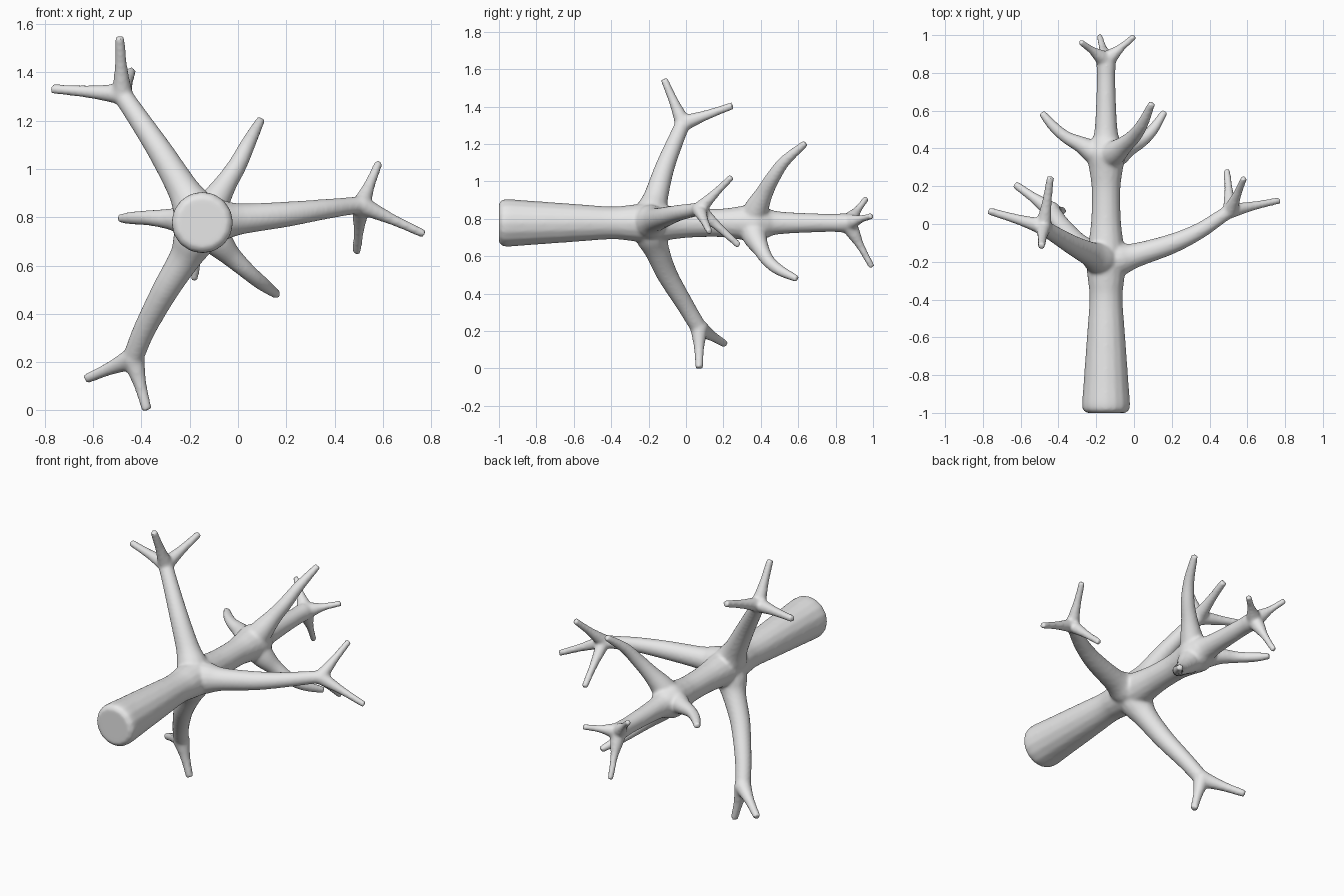
import bpy, bmesh, math
from mathutils import Vector

SIDES = 16
STEPS = 4

cube = bpy.data.objects.get("Cube")
if cube:
    bpy.data.objects.remove(cube)

bark = bpy.data.materials.new("plain grey")
bark.diffuse_color = (0.8, 0.8, 0.8, 1)
bark.use_nodes = True
shader = next(n for n in bark.node_tree.nodes if n.type == 'BSDF_PRINCIPLED')
shader.inputs["Base Color"].default_value = bark.diffuse_color

bm = bmesh.new()


def smooth_path(points):
    """Pass a smooth curve through points of (x, y, z, radius)."""
    pts = [Vector(p) for p in points]
    padded = [2 * pts[0] - pts[1]] + pts + [2 * pts[-1] - pts[-2]]
    path = []
    for a, b, c, d in zip(padded, padded[1:], padded[2:], padded[3:]):
        for step in range(STEPS):
            t = step / STEPS
            path.append((2 * b + (c - a) * t
                         + (2 * a - 5 * b + 4 * c - d) * t ** 2
                         + (3 * b - a - 3 * c + d) * t ** 3) / 2)
    return path + [pts[-1]]


def limb(*points):
    """Sweep a closed round tube with changing radius along a path."""
    path = smooth_path(points)
    centres = [p.to_3d() for p in path]
    rings = []
    side = last = None
    for i, centre in enumerate(centres):
        ahead = centres[min(i + 1, len(path) - 1)]
        behind = centres[max(i - 1, 0)]
        along = (ahead - behind).normalized()
        if side is None:
            side = along.orthogonal().normalized()
        else:
            side = last.rotation_difference(along) @ side
        last = along
        other = along.cross(side)
        radius = path[i].w + 0.003      # allowance for the smoothing below
        ring = []
        for k in range(SIDES):
            a = math.tau * k / SIDES
            offset = side * math.cos(a) + other * math.sin(a)
            ring.append(bm.verts.new(centre + offset * radius))
        rings.append(ring)
    for low, high in zip(rings, rings[1:]):
        for k in range(SIDES):
            n = (k + 1) % SIDES
            bm.faces.new((low[k], low[n], high[n], high[k]))
    bm.faces.new(rings[0][::-1])
    bm.faces.new(rings[-1])


def fork(node, base, tip_radius, *tips):
    """Spread thin twigs from the end of a branch."""
    start = Vector(node)
    for tip in tips:
        end = Vector(tip)
        stations = ((0, base), (0.25, base * 0.74),
                    (0.55, tip_radius * 1.3), (1, tip_radius))
        limb(*[(*start.lerp(end, t), r) for t, r in stations])


# trunk, lying along y, with swellings where the branches leave
X, Z = -0.148, 0.778
trunk = ((-1, .1), (-.97, .124), (-.85, .117), (-.6, .099), (-.4, .085),
         (-.3, .093), (-.2, .103), (-.1, .09), (.02, .076), (.18, .073),
         (.28, .085), (.37, .1), (.43, .08), (.5, .058), (.75, .046),
         (.84, .048), (.88, .042))
limb(*[(X, y, Z, r) for y, r in trunk])
fork((X, .865, Z), .045, .014,
     (-.285, .965, .91), (.003, .995, .815), (-.182, .995, .54))

# lower whorl: left branch
limb((X, -.2, Z, .095), (-.07, -.185, .787, .085), (.01, -.165, .793, .062),
     (.2, -.105, .812, .05), (.35, -.035, .832, .04), (.47, .045, .847, .034),
     (.53, .08, .852, .033))
fork((.51, .07, .85), .038, .015,
     (.772, .125, .73), (.583, .245, 1.025), (.492, .285, .655))

# lower whorl: upper right branch
limb((X, -.2, Z, .095), (-.19, -.18, .85, .083), (-.23, -.16, .92, .063),
     (-.32, -.115, 1.07, .05), (-.42, -.055, 1.22, .041),
     (-.475, -.02, 1.3, .038), (-.49, -.01, 1.32, .036))
fork((-.48, -.015, 1.31), .042, .017,
     (-.772, .07, 1.332), (-.49, -.118, 1.548), (-.442, .25, 1.405))

# lower whorl: lower right branch
limb((X, -.2, Z, .095), (-.185, -.18, .7, .085), (-.22, -.155, .63, .064),
     (-.3, -.1, .5, .053), (-.385, -.005, .34, .044),
     (-.43, .06, .23, .041), (-.44, .075, .2, .038))
fork((-.435, .07, .215), .046, .018,
     (-.377, .07, .0), (-.63, .21, .13))

# upper whorl: upper, lower and right shoots
limb((X, .35, Z, .08), (-.1, .38, .86, .062), (-.05, .42, .94, .044),
     (0, .465, 1.02, .036), (.045, .53, 1.11, .028), (.095, .64, 1.205, .016))
limb((X, .35, Z, .08), (-.085, .37, .7, .062), (-.03, .4, .64, .042),
     (.04, .44, .575, .032), (.1, .5, .525, .027), (.163, .595, .478, .016))
limb((X, .35, Z, .08), (-.22, .385, .785, .06), (-.28, .42, .792, .042),
     (-.36, .46, .797, .03), (-.43, .52, .797, .025), (-.49, .59, .795, .016))

bmesh.ops.recalc_face_normals(bm, faces=bm.faces)
mesh = bpy.data.meshes.new("bare_tree")
bm.to_mesh(mesh)
bm.free()
mesh.materials.append(bark)
tree = bpy.data.objects.new("bare_tree", mesh)
bpy.context.scene.collection.objects.link(tree)

# fuse the limbs into one skin and soften the joints
fuse = tree.modifiers.new("fuse", 'REMESH')
fuse.mode = 'VOXEL'
fuse.voxel_size = 0.009
fuse.use_smooth_shade = True
soften = tree.modifiers.new("soften", 'SMOOTH')
soften.factor = 0.5
soften.iterations = 8
